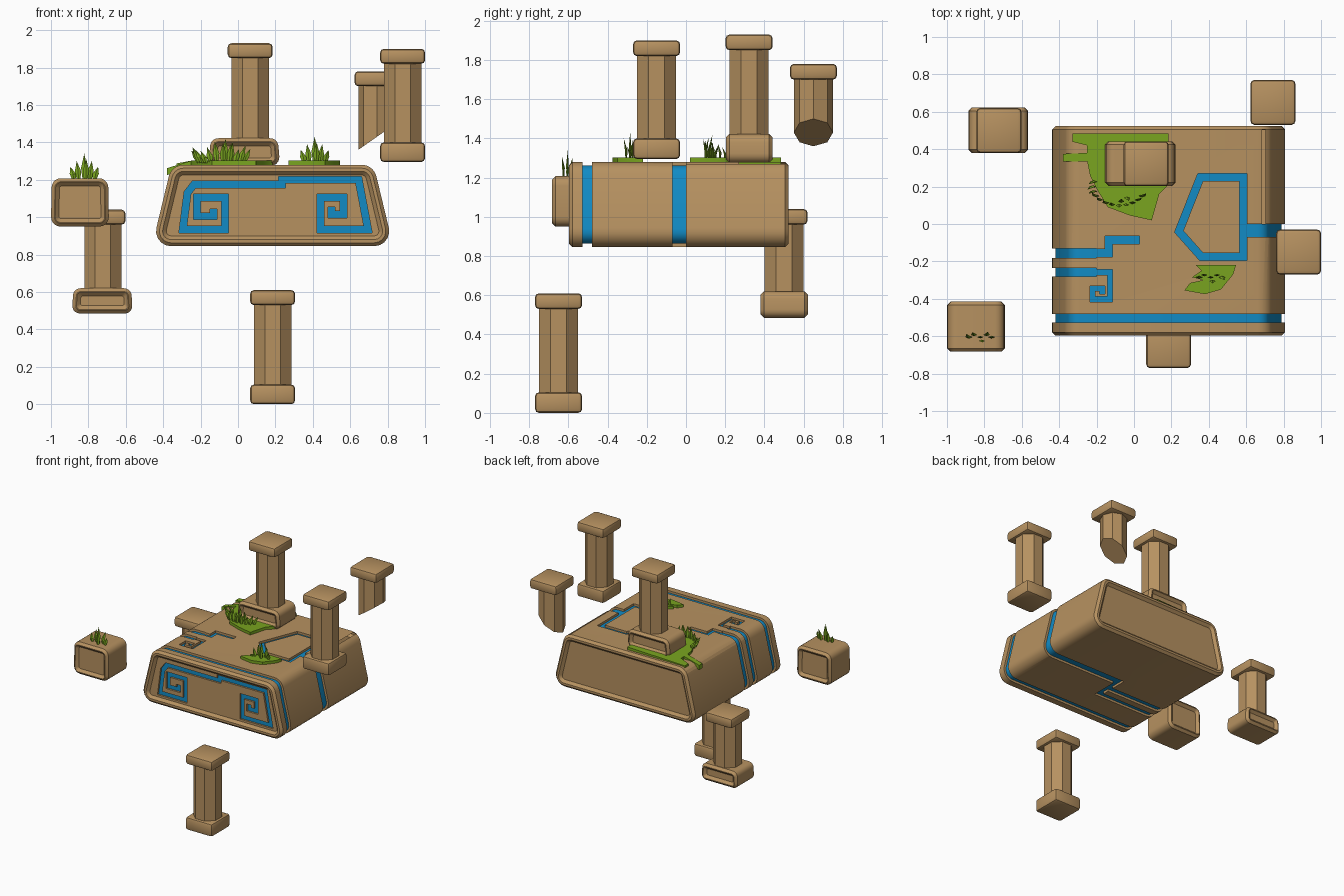
import bpy, bmesh, math, random
from mathutils import Vector, Matrix

if "Cube" in bpy.data.objects:
    bpy.data.objects.remove(bpy.data.objects["Cube"])

random.seed(4)


def material(name, rgb):
    m = bpy.data.materials.new(name)
    m.diffuse_color = (*rgb, 1)
    m.use_nodes = True
    m.node_tree.nodes["Principled BSDF"].inputs["Base Color"].default_value = m.diffuse_color
    return m


STONE = material("sandstone", (0.47, 0.285, 0.118))
BLUE = material("blue_inlay", (0.006, 0.26, 0.56))
GREEN = material("grass_green", (0.19, 0.37, 0.014))


def finish(name, bm, mats):
    bmesh.ops.recalc_face_normals(bm, faces=bm.faces)
    me = bpy.data.meshes.new(name)
    bm.to_mesh(me)
    bm.free()
    for m in mats:
        me.materials.append(m)
    ob = bpy.data.objects.new(name, me)
    bpy.context.collection.objects.link(ob)
    return ob


def rounded(poly, r, inset, n=5):
    """Counter-clockwise polygon, offset inwards, with filleted corners."""
    out, pts = [], [Vector(p) for p in poly]
    for i, v in enumerate(pts):
        d0 = (v - pts[i - 1]).normalized()
        d1 = (pts[(i + 1) % len(pts)] - v).normalized()
        n0, n1 = Vector((-d0.y, d0.x)), Vector((-d1.y, d1.x))
        rr = max(r - inset, 0.012)
        c = v + (n0 + n1) / (1 + n0.dot(n1)) * (inset + rr)
        a, turn = math.atan2(-n0.y, -n0.x), math.acos(n0.dot(n1))
        for k in range(n + 1):
            t = a + turn * k / n
            out.append(c + rr * Vector((math.cos(t), math.sin(t))))
    return out


def stone_block(name, poly, r, y0, y1, rim, groove=None):
    """Rounded xz profile run along y, with rimmed, sunken end panels."""
    s = [(y0 + .02, rim + .02), (y0, rim), (y0, .018), (y0 + .018, 0)]
    if groove:
        g0, g1 = groove
        s += [(g0, 0), (g0, .018), (g1, .018), (g1, 0)]
    s += [(y1 - .018, 0), (y1, .018), (y1, rim), (y1 - .02, rim + .02)]
    bm = bmesh.new()
    rings = [[bm.verts.new((p.x, y, p.y)) for p in rounded(poly, r, i)] for y, i in s]
    for k, (a, b) in enumerate(zip(rings, rings[1:])):
        for j in range(len(a)):
            f = bm.faces.new((a[j - 1], a[j], b[j], b[j - 1]))
            f.material_index = 1 if groove and k == 5 else 0
    bm.faces.new(rings[0])
    bm.faces.new(rings[-1])
    return finish(name, bm, [STONE, BLUE] if groove else [STONE])


def prism(a, b, place, t0, t1, blue, closed=False):
    """Ribbon between point lists a and b, swept from t0 to t1; one side is blue."""
    bm = bmesh.new()
    rows = [[bm.verts.new(place(p, t)) for p in pts] for pts, t in ((a, t0), (a, t1), (b, t1), (b, t0))]
    n = len(a)
    names = ("outer", "end", "inner", "start")
    for i in range(n if closed else n - 1):
        j = (i + 1) % n
        for k in range(4):
            r, q = rows[k], rows[(k + 1) % 4]
            f = bm.faces.new((r[i], r[j], q[j], q[i]))
            f.material_index = int(names[k] == blue)
    if not closed:
        bm.faces.new([r[0] for r in rows])
        bm.faces.new([r[-1] for r in rows])
    return finish("groove_cutter", bm, [STONE, BLUE])


def fret(path, width, place, t0, t1, closed=False):
    """Mitred line of constant width, cut from t0 down to t1."""
    p = [Vector(q) for q in path]
    a, b, n = [], [], len(path)
    for i in range(n):
        d0 = p[i] - p[i - 1] if i or closed else p[1] - p[0]
        d1 = p[(i + 1) % n] - p[i] if i < n - 1 or closed else d0
        d0, d1 = d0.normalized(), d1.normalized()
        n0, n1 = Vector((-d0.y, d0.x)), Vector((-d1.y, d1.x))
        m = (n0 + n1) / (1 + n0.dot(n1)) * width / 2
        a.append(p[i] + m)
        b.append(p[i] - m)
    return prism(a, b, place, t0, t1, "end", closed)


# Main floating platform
BODY = [(-.46, .845), (.83, .845), (.725, 1.28), (-.355, 1.28)]
body = stone_block("platform", BODY, .08, -.597, .523, .035, (-.527, -.48))


def wrap(side, y0, y1, x_top, x_bottom):
    """Band around the left or right flank, ending on the top and the bottom."""
    lists = []
    for inset in (-.02, .018):
        p = rounded(BODY, .08, inset)
        top, bot = Vector((x_top, 1.28 - inset)), Vector((x_bottom, .845 + inset))
        lists.append([top] + p[18:] + p[:6] + [bot] if side == "left" else [bot] + p[6:18] + [top])
    return prism(*lists, lambda q, t: (q.x, t, q.y), y0, y1, "inner")


# Inlaid grooves: front fret, top figures and wrapped bands
on_front = lambda q, t: (q.x, t, q.y)
on_level = lambda q, t: (q.x, q.y, t)
front_path = [(-.13, 1.045), (-.13, 1.005), (-.22, 1.005), (-.22, 1.105), (-.07, 1.105),
              (-.07, .935), (-.295, .935), (-.27, 1.13), (-.235, 1.175), (.235, 1.175),
              (.235, 1.2), (.645, 1.2), (.695, .935), (.44, .935), (.44, 1.105),
              (.565, 1.105), (.565, 1.015), (.5, 1.015), (.5, 1.055)]
cutters = [
    fret(front_path, .037, on_front, -.588, -.562),
    wrap("left", -.182, -.13, -.2, .12),
    wrap("left", -.282, -.235, -.2, .12),
    wrap("right", -.07, 0, .59, .12),
    fret([(.12, .0), (.12, -.282)], .045, on_level, .82, .863),
    fret([(-.22, -.155), (-.135, -.155), (-.135, -.085), (.03, -.085)], .042, on_level, 1.31, 1.262),
    fret([(-.22, -.258), (-.128, -.258), (-.128, -.402), (-.222, -.402), (-.222, -.345),
          (-.17, -.345), (-.17, -.375)], .028, on_level, 1.31, 1.262),
    fret([(.585, .25), (.355, .25), (.24, -.04), (.36, -.175), (.585, -.175)], .04,
         on_level, 1.31, 1.262, True),
]
for c in cutters:
    c.hide_render = True
    mod = body.modifiers.new("groove", "BOOLEAN")
    mod.operation, mod.solver, mod.object = "DIFFERENCE", "EXACT", c
    bpy.context.view_layer.objects.active = body
    bpy.ops.object.modifier_apply(modifier=mod.name)
    bpy.data.objects.remove(c)


# Smaller stone blocks
def small_block(name, x0, x1, y0, y1, z0, z1, r, taper):
    poly = [(x0, z0), (x1, z0), (x1 - taper, z1), (x0 + taper, z1)]
    stone_block(name, poly, r, y0, y1, .022)


small_block("grassy_block", -1.0, -.69, -.683, -.415, .95, 1.208, .05, .004)
small_block("centre_pedestal", -.158, .225, .203, .442, 1.275, 1.422, .045, .012)
small_block("lower_pedestal", -.888, -.563, .38, .622, .485, .62, .04, .008)


# Octagonal pillars with square caps
def slab(bm, x, y, z0, z1):
    m = Matrix.Translation((x, y, (z0 + z1) / 2)) @ Matrix.Diagonal((.24, .24, z1 - z0, 1))
    vs = bmesh.ops.create_cube(bm, size=1, matrix=m)["verts"]
    edges = list({e for v in vs for e in v.link_edges})
    bmesh.ops.bevel(bm, geom=edges, offset=.02, segments=2, profile=.5, affect="EDGES")


def pillar(name, x, y, z0, z1, base=True, slope=0):
    bm = bmesh.new()
    r = .1 if slope else .1 / math.cos(math.pi / 8)
    rings = [[], []]
    for k in range(8):
        a = (k + (0 if slope else .5)) * math.pi / 4
        dx, dy = r * math.cos(a), r * math.sin(a)
        rings[0].append(bm.verts.new((x + dx, y + dy, z0 + (.05 if base else 0) + slope * dx)))
        rings[1].append(bm.verts.new((x + dx, y + dy, z1 - .04)))
    for k in range(8):
        bm.faces.new((rings[0][k - 1], rings[0][k], rings[1][k], rings[1][k - 1]))
    for ring in rings:
        bm.faces.new(ring)
    slab(bm, x, y, z1 - .08, z1)
    if base:
        slab(bm, x, y, z0, z0 + .105)
    finish(name, bm, [STONE])


pillar("front_pillar", .185, -.65, 0, .61)
pillar("right_pillar", .88, -.15, 1.295, 1.9)
pillar("centre_pillar", .065, .322, 1.39, 1.93, base=False)
pillar("broken_pillar", .743, .65, 1.43, 1.78, base=False, slope=.7)
pillar("lower_pillar", -.722, .5, .59, 1.04, base=False)


# Flat grass patches
def patch(name, outline):
    bm = bmesh.new()
    drop = lambda x: max(0, -.3 - x) * .5
    rows = [[bm.verts.new((x, y, z - drop(x))) for x, y in outline] for z in (1.265, 1.302)]
    for k in range(len(outline)):
        bm.faces.new((rows[0][k - 1], rows[0][k], rows[1][k], rows[1][k - 1]))
    bm.faces.new(rows[0])
    bm.faces.new(rows[1])
    finish(name, bm, [GREEN])


patch("large_grass_patch", [(-.33, .485), (.185, .485), (.185, .21), (.135, .16), (.095, .02),
                            (-.02, .045), (-.14, .09), (-.195, .18), (-.235, .26), (-.25, .335),
                            (-.38, .335), (-.38, .375), (-.25, .38), (-.25, .42), (-.33, .44)])
patch("small_grass_patch", [(.33, -.22), (.545, -.22), (.53, -.27), (.465, -.35), (.38, -.375),
                            (.27, -.355), (.3, -.315), (.37, -.3), (.31, -.285), (.36, -.25)])


# Grass tufts made of pointed spindle blades
def tuft(name, roots, z, cx, lean):
    bm = bmesh.new()
    for x, y, h in roots:
        tip = bm.verts.new((x + (x - cx) * lean, y + random.uniform(-.02, .02), z + h))
        rings = []
        for f, w in ((0, .009), (.45, .017)):
            c = Vector((x + (x - cx) * lean * f * .7, y, z + h * f))
            rings.append([bm.verts.new(c + Vector(o)) for o in
                          ((w, 0, 0), (0, w * .4, 0), (-w, 0, 0), (0, -w * .4, 0))])
        bm.faces.new(rings[0])
        for k in range(4):
            bm.faces.new((rings[0][k - 1], rings[0][k], rings[1][k], rings[1][k - 1]))
            bm.faces.new((rings[1][k - 1], rings[1][k], tip))
    finish(name, bm, [GREEN])


arc = [(-.08 + .13 * math.cos(a), .2 + .1 * math.sin(a), random.uniform(.06, .12))
       for a in [math.radians(165 + 15 * k) for k in range(12)]]
tuft("large_tuft", arc + [(-.07, .12, .13), (-.04, .14, .11)], 1.29, -.08, .3)
fan = [(-.055, 0, .07), (-.03, .012, .1), (0, 0, .14), (.008, -.02, .11), (.03, .012, .1), (.055, 0, .07)]
tuft("small_tuft", [(.41 + x, -.285 + y, h) for x, y, h in fan], 1.29, .41, .35)
tuft("block_tuft", [(-.822 + x, -.605 + y, h) for x, y, h in fan], 1.2, -.822, .35)

bpy.ops.object.select_all(action="SELECT")
bpy.context.view_layer.objects.active = body
bpy.ops.object.shade_smooth_by_angle(angle=math.radians(30))
